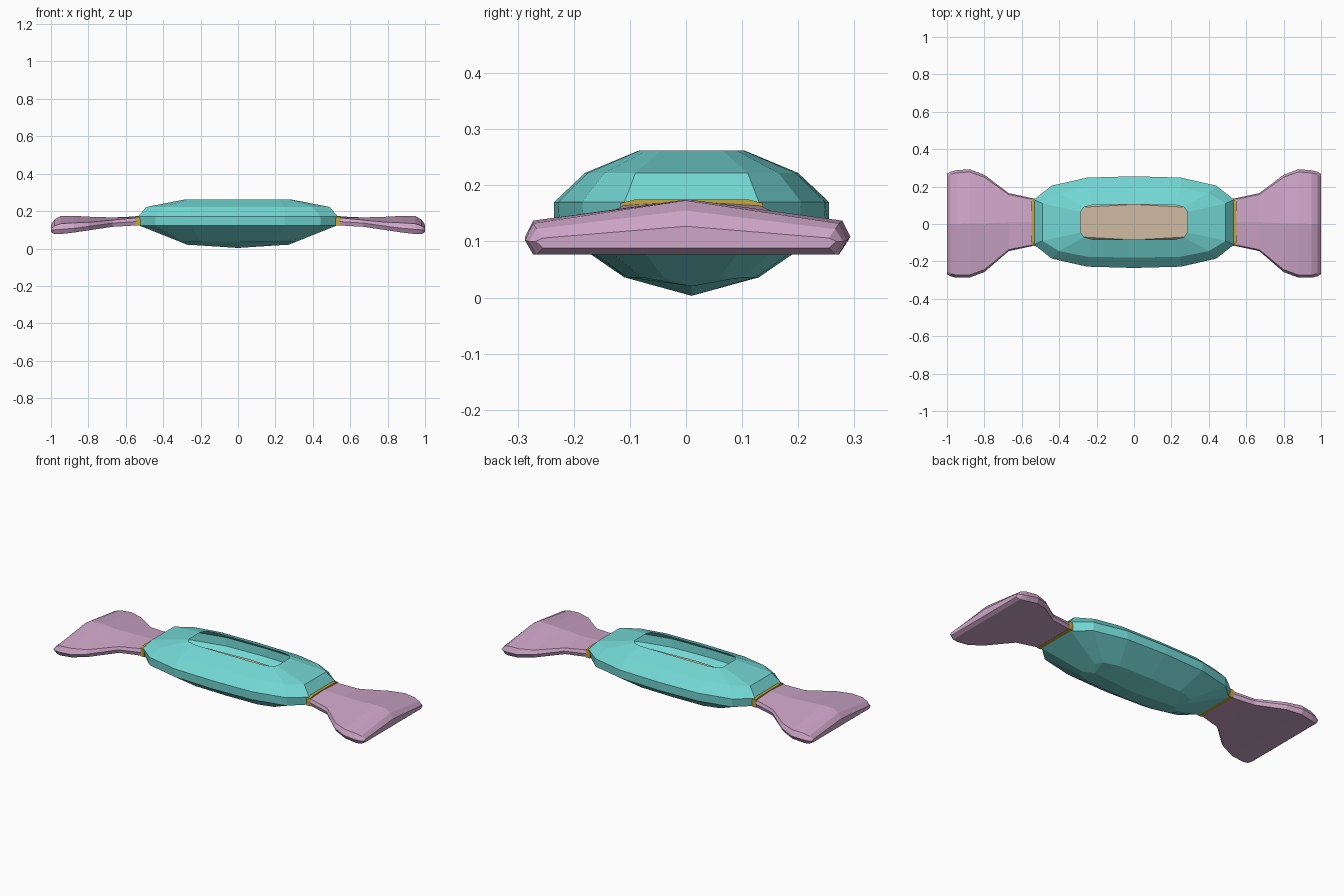
import bpy, bmesh

if "Cube" in bpy.data.objects:
    bpy.data.objects.remove(bpy.data.objects["Cube"])


def material(name, color):
    m = bpy.data.materials.new(name)
    m.diffuse_color = (*color, 1)
    m.use_nodes = True
    m.node_tree.nodes["Principled BSDF"].inputs["Base Color"].default_value = m.diffuse_color
    return m


TEAL = material("teal", (0.17, 0.68, 0.66))
PINK = material("pink", (0.62, 0.38, 0.58))
GOLD = material("gold", (0.55, 0.38, 0.05))
TAN = material("tan", (0.63, 0.50, 0.36))
CY = 0.01


def loft(name, rings, mat, cap_start=True, cap_end=True):
    """Bridge equal-length point rings into a flat-shaded mesh."""
    bm = bmesh.new()
    rows = [[bm.verts.new(p) for p in r] for r in rings]
    n = len(rows[0])
    for a, b in zip(rows, rows[1:]):
        for i in range(n):
            j = (i + 1) % n
            bm.faces.new((a[i], a[j], b[j], b[i]))
    if cap_start:
        bm.faces.new(rows[0][::-1])
    if cap_end:
        bm.faces.new(rows[-1])
    bmesh.ops.remove_doubles(bm, verts=bm.verts, dist=0.0005)
    bmesh.ops.recalc_face_normals(bm, faces=bm.faces)
    me = bpy.data.meshes.new(name)
    bm.to_mesh(me)
    bm.free()
    ob = bpy.data.objects.new(name, me)
    me.materials.append(mat)
    bpy.context.collection.objects.link(ob)
    return ob


def outline(quarter):
    """Mirror a quarter outline (end to middle) into a closed ring."""
    q = quarter
    right_back = q
    left_back = [(-x, y, z) for x, y, z in q[-2::-1]]
    left_front = [(-x, -y, z) for x, y, z in q]
    right_front = [(x, -y, z) for x, y, z in q[-2::-1]]
    return [(x, y + CY, z) for x, y, z in
            right_back + left_back + left_front + right_front]


def level(pts, z):
    return outline([(x, y, z) for x, y in pts])


# hollow faceted body, open at the top
body = [
    level([(.285, .055), (.268, .08), (.22, .092), (0, .094)], .262),
    level([(.49, .10), (.40, .155), (.25, .185), (0, .19)], .222),
    level([(.535, .12), (.44, .195), (.25, .238), (0, .245)], .17),
    level([(.525, .115), (.44, .192), (.25, .235), (0, .245)], .122),
    level([(.31, .05), (.29, .09), (.20, .115), (0, .12)], .036),
    outline([(.27, 0, .02), (.27, 0, .02), (.26, 0, .02), (0, 0, .003)]),
]
loft("wrapper_body", body, TEAL, cap_start=False, cap_end=False)

# filling seen through the opening
filling = [
    level([(.29, .05), (.27, .08), (0, .095)], .165),
    level([(.32, .06), (.29, .10), (0, .12)], .14),
    level([(.29, .05), (.27, .09), (0, .105)], .08),
]
loft("filling", filling, TAN)

# flared ends: x, y centre, half width, bottom, side, shoulder, ridge heights
stations = [
    (.53, .010, .125, .124, .145, .165, .172),
    (.67, .010, .155, .116, .136, .152, .166),
    (.80, .003, .260, .097, .118, .140, .170),
    (.88, .003, .290, .085, .108, .137, .175),
    (.95, .000, .287, .077, .102, .132, .173),
    (.98, .000, .280, .077, .100, .122, .155),
    (1.0, .000, .268, .088, .100, .106, .127),
]


def fin_ring(s, x, c, w, zb, zm, zt, zr):
    k = .95 * w
    return [(s * x, c + y, z) for y, z in
            [(-k, zb), (-w, zm), (-k, zt), (0, zr), (k, zt), (w, zm), (k, zb), (0, zb)]]


for side, s in (("left", -1), ("right", 1)):
    loft(side + "_wrapper_end", [fin_ring(s, *st) for st in stations], PINK)
    # narrow tie band between body and flared end
    band = [[(s * x, CY + y, z) for y, z in
             [(-.127, .122), (.127, .122), (.127, .168), (.10, .175), (-.10, .175), (-.127, .168)]]
            for x in (.522, .547)]
    loft(side + "_tie_band", band, GOLD)
